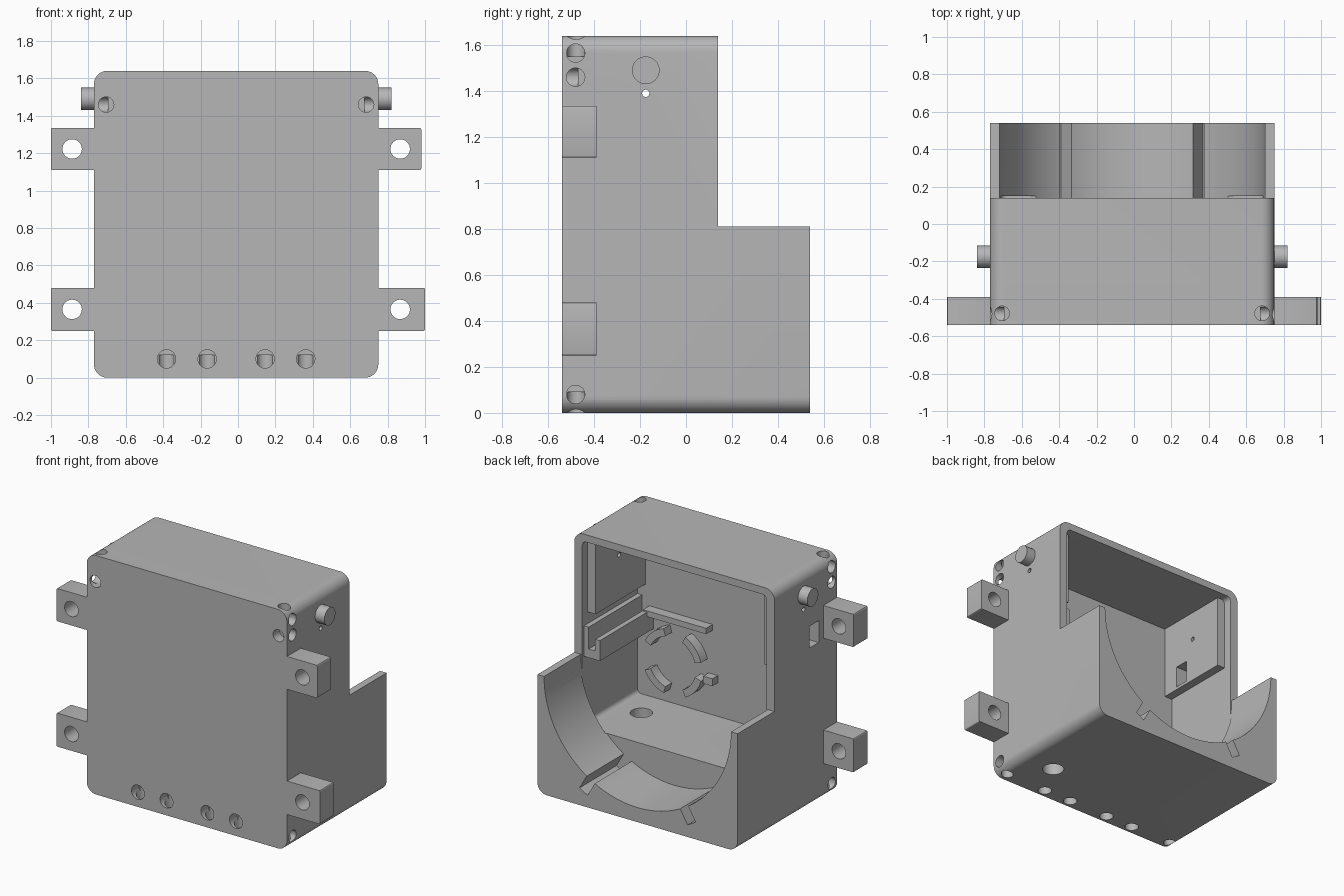
import bpy, bmesh, math
from mathutils import Vector

cube = bpy.data.objects.get("Cube")
if cube:
    bpy.data.objects.remove(cube, do_unlink=True)

grey = bpy.data.materials.new("plain grey")
grey.use_nodes = True
colour = (0.47, 0.47, 0.47, 1)
grey.diffuse_color = colour
grey.node_tree.nodes["Principled BSDF"].inputs["Base Color"].default_value = colour


def make(name, bm):
    bmesh.ops.recalc_face_normals(bm, faces=bm.faces)
    mesh = bpy.data.meshes.new(name)
    bm.to_mesh(mesh)
    bm.free()
    mesh.materials.append(grey)
    ob = bpy.data.objects.new(name, mesh)
    bpy.context.collection.objects.link(ob)
    return ob


def prism(name, outline, y0, y1):
    """Extrude an x-z outline along y."""
    bm = bmesh.new()
    face = bm.faces.new([bm.verts.new((x, y0, z)) for x, z in outline])
    ext = bmesh.ops.extrude_face_region(bm, geom=[face])
    verts = [v for v in ext["geom"] if isinstance(v, bmesh.types.BMVert)]
    bmesh.ops.translate(bm, verts=verts, vec=(0, y1 - y0, 0))
    return make(name, bm)


def box(name, x0, x1, y0, y1, z0, z1):
    return prism(name, [(x0, z0), (x1, z0), (x1, z1), (x0, z1)], y0, y1)


def rounded(x0, x1, z0, z1, r, steps=8):
    pts = []
    for i, (cx, cz) in enumerate([(x1 - r, z1 - r), (x0 + r, z1 - r),
                                  (x0 + r, z0 + r), (x1 - r, z0 + r)]):
        for k in range(steps + 1):
            a = math.pi / 2 * (i + k / steps)
            pts.append((cx + r * math.cos(a), cz + r * math.sin(a)))
    return pts


def rod(name, start, end, r, segments=32):
    """Cylinder between two points."""
    a, b = Vector(start), Vector(end)
    bm = bmesh.new()
    bmesh.ops.create_cone(bm, cap_ends=True, segments=segments,
                          radius1=r, radius2=r, depth=(b - a).length)
    turn = (b - a).to_track_quat("Z", "Y").to_matrix()
    bmesh.ops.rotate(bm, verts=bm.verts, matrix=turn)
    bmesh.ops.translate(bm, verts=bm.verts, vec=(a + b) / 2)
    return make(name, bm)


def combine(target, tool, operation="DIFFERENCE"):
    mod = target.modifiers.new("combine", "BOOLEAN")
    mod.operation, mod.solver, mod.object = operation, "EXACT", tool
    bpy.context.view_layer.update()
    result = bpy.data.meshes.new_from_object(
        target.evaluated_get(bpy.context.evaluated_depsgraph_get()))
    target.modifiers.clear()
    target.data = result
    bpy.data.objects.remove(tool, do_unlink=True)


def smooth(ob):
    bpy.ops.object.select_all(action="DESELECT")
    ob.select_set(True)
    bpy.context.view_layer.objects.active = ob
    bpy.ops.object.shade_smooth_by_angle(angle=math.radians(30))


LEFT, RIGHT, FRONT, BACK, TOP = 0.75, -0.77, -0.54, 0.54, 1.64
MID, STEP_Y, STEP_Z = -0.01, 0.14, 0.81
WALL_Y, FLOOR = -0.46, 0.32

# Stepped housing with inner chamber and round cradle
body = prism("housing", rounded(RIGHT, LEFT, 0, TOP, 0.07), FRONT, BACK)
combine(body, box("cut", -1, 1, STEP_Y, 1, STEP_Z, 2))
combine(body, prism("cut", rounded(RIGHT + 0.06, LEFT - 0.06, FLOOR, TOP - 0.05, 0.03),
                    WALL_Y, STEP_Y + 0.01))
combine(body, rod("cut", (MID, STEP_Y, STEP_Z), (MID, 0.7, STEP_Z), 0.71, 128))

# Radial notches in the cradle
for side in (-1, 1):
    a = math.radians(30)
    out = Vector((side * math.sin(a), -math.cos(a)))
    across = Vector((out.y, -out.x)) * 0.035
    centre = Vector((MID, STEP_Z))
    pts = [centre + out * d + across * s
           for d, s in ((0.6, -1), (0.82, -1), (0.82, 1), (0.6, 1))]
    combine(body, prism("cut", [tuple(p) for p in pts], STEP_Y, 0.7))

# Thick mounting pads on both inner side walls
for x0, x1 in ((RIGHT + 0.03, RIGHT + 0.12), (LEFT - 0.12, LEFT - 0.03)):
    combine(body, box("pad", x0, x1, WALL_Y - 0.02, 0.08, 1.08, TOP - 0.03), "UNION")

# Tie channels round the edges, each made of two meeting drillings
for x in (-0.382, -0.165, 0.145, 0.362):
    combine(body, rod("cut", (x, -0.7, 0.1), (x, -0.46, 0.1), 0.049))
    combine(body, rod("cut", (x, -0.48, -0.1), (x, -0.48, 0.12), 0.045))
for side in (-1, 1):
    x = MID + side * 0.695
    wall = MID + side * 0.9
    for z in (0.08, 1.46, 1.565):
        combine(body, rod("cut", (wall, -0.48, z), (x - side * 0.01, -0.48, z), 0.04))
    combine(body, rod("cut", (x, -0.7, 1.46), (x, -0.47, 1.46), 0.041))
    combine(body, rod("cut", (x, -0.478, 1.8), (x, -0.478, 1.55), 0.039))
    combine(body, rod("cut", (x, -0.478, -0.1), (x, -0.478, 0.09), 0.039))

# Cable hole in the floor, small side holes and the switch slot
combine(body, rod("cut", (0.5, -0.23, -0.1), (0.5, -0.23, 0.5), 0.07))
combine(body, rod("cut", (-1, -0.175, 1.39), (1, -0.175, 1.39), 0.016, 16))
combine(body, box("cut", -1, -0.5, -0.34, -0.24, 1.1, 1.25))
smooth(body)

# Drilled mounting lugs
for side, name in ((-1, "right"), (1, "left")):
    inner = MID + side * 0.74
    for level, z0, z1 in (("lower", 0.25, 0.48), ("upper", 1.11, 1.335)):
        outer = -1 if side < 0 else (1 if level == "lower" else 0.98)
        lug = prism(f"{name}_{level}_lug",
                    rounded(min(inner, outer), max(inner, outer), z0, z1, 0.008, 3),
                    FRONT, -0.39)
        x, z = MID + side * 0.877, (z0 + z1) / 2
        combine(lug, rod("cut", (x, -1, z), (x, 0, z), 0.052))
        smooth(lug)
    # Pivot pin on each side
    smooth(rod(f"{name}_pin", (MID + side * 0.73, -0.175, 1.49),
               (MID + side * 0.83, -0.175, 1.49), 0.06))

# Board channel on the left inner wall and shelf on the front wall
box("channel_base", 0.57, 0.7, WALL_Y, 0.12, 0.79, 0.85)
box("channel_inner_rail", 0.57, 0.605, WALL_Y, 0.12, 0.84, 0.93)
box("channel_outer_rail", 0.655, 0.7, WALL_Y, 0.12, 0.84, 1.0)
box("front_shelf", 0.12, 0.6, WALL_Y - 0.01, WALL_Y + 0.07, 0.9, 0.94)
box("stop_block", 0.08, 0.15, WALL_Y - 0.01, WALL_Y + 0.06, 0.55, 0.6)

# Broken locating ring on the front wall
for i, middle in enumerate((50, 140, 220, 310)):
    angles = [math.radians(middle - 24 + k * 6) for k in range(9)]
    arc = [(0.38 + 0.23 * math.cos(a), 0.63 + 0.23 * math.sin(a)) for a in angles]
    arc += [(0.38 + 0.18 * math.cos(a), 0.63 + 0.18 * math.sin(a)) for a in reversed(angles)]
    smooth(prism(f"ring_segment_{i + 1}", arc, WALL_Y - 0.01, WALL_Y + 0.07))
